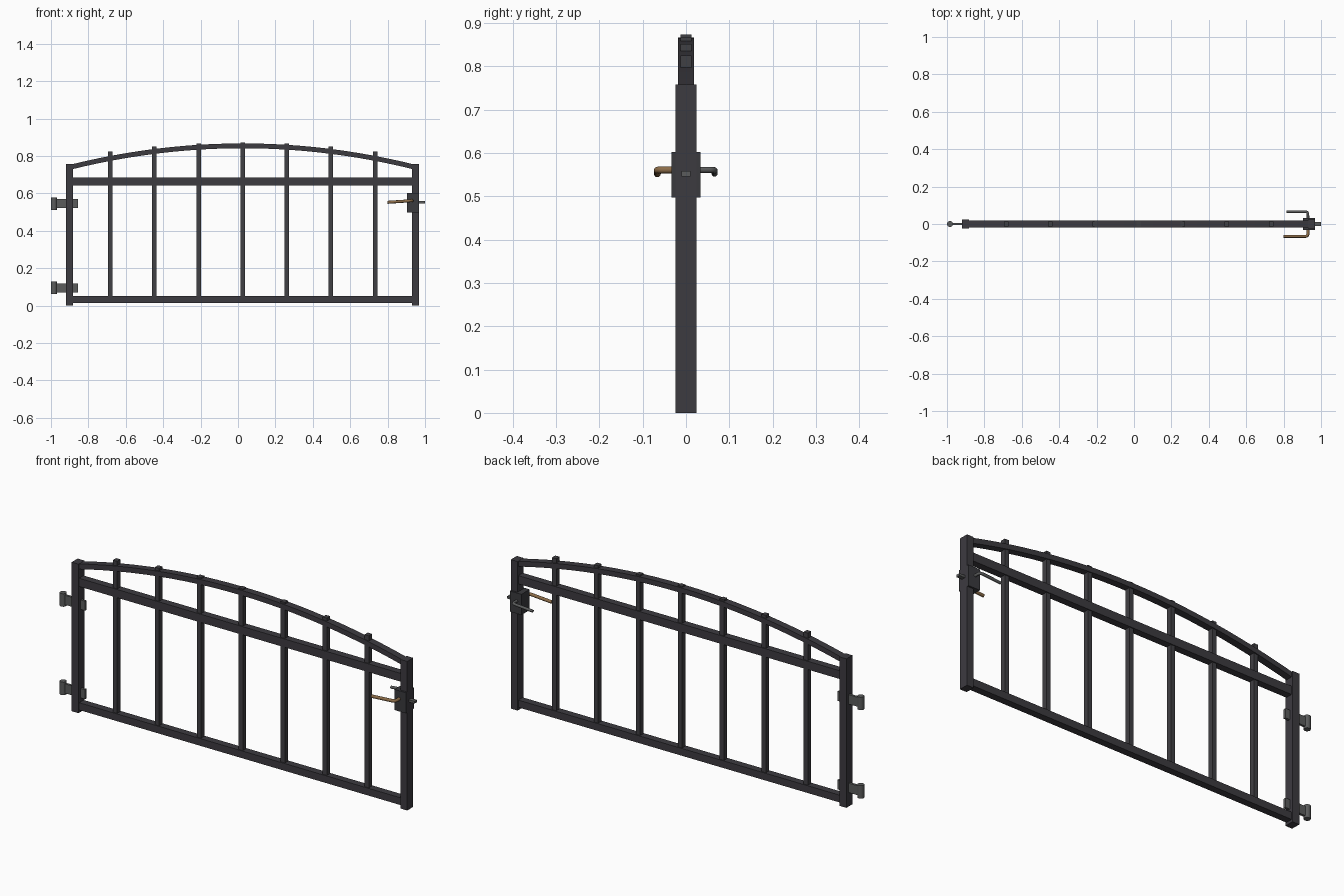
import bpy, bmesh, math
from mathutils import Vector

if "Cube" in bpy.data.objects:
    bpy.data.objects.remove(bpy.data.objects["Cube"])


def material(name, rgb):
    m = bpy.data.materials.new(name)
    m.diffuse_color = (*rgb, 1)
    m.use_nodes = True
    m.node_tree.nodes["Principled BSDF"].inputs["Base Color"].default_value = m.diffuse_color
    return m


IRON = material("dark iron", (0.046, 0.043, 0.051))
BAR = material("bar iron", (0.051, 0.050, 0.056))
STEEL = material("grey steel", (0.105, 0.108, 0.108))
LOCK = material("lock black", (0.042, 0.042, 0.048))
BRASS = material("aged brass", (0.26, 0.15, 0.065))


def finish(name, bm, mat, smooth=False):
    bmesh.ops.recalc_face_normals(bm, faces=bm.faces)
    me = bpy.data.meshes.new(name)
    bm.to_mesh(me)
    bm.free()
    me.materials.append(mat)
    ob = bpy.data.objects.new(name, me)
    bpy.context.collection.objects.link(ob)
    if smooth:
        bpy.context.view_layer.objects.active = ob
        ob.select_set(True)
        bpy.ops.object.shade_smooth_by_angle(angle=math.radians(40))
        ob.select_set(False)
    return ob


def box(name, x, y, z, mat):
    """Box from (min, max) ranges."""
    bm = bmesh.new()
    bmesh.ops.create_cube(bm, size=1)
    for v in bm.verts:
        v.co = [(r[0] + r[1]) / 2 + c * (r[1] - r[0]) for c, r in zip(v.co, (x, y, z))]
    return finish(name, bm, mat)


def sweep(name, path, ring, mat, smooth=False):
    """Sweep a closed section along a path; ring gives (side, up) offsets."""
    bm = bmesh.new()
    pts = [Vector(p) for p in path]
    rings = []
    for i, p in enumerate(pts):
        a, b = pts[max(i - 1, 0)], pts[min(i + 1, len(pts) - 1)]
        t = (b - a).normalized()
        side = Vector((0, 0, 1)).cross(t).normalized()
        up = t.cross(side)
        rings.append([bm.verts.new(p + side * s + up * u) for s, u in ring])
    n = len(ring)
    for r, q in zip(rings, rings[1:]):
        for k in range(n):
            bm.faces.new((r[k], r[(k + 1) % n], q[(k + 1) % n], q[k]))
    bm.faces.new(rings[0])
    bm.faces.new(rings[-1])
    return finish(name, bm, mat, smooth)


def circle(r, n=12):
    return [(r * math.cos(2 * math.pi * k / n), r * math.sin(2 * math.pi * k / n)) for k in range(n)]


CX, HALF = 0.025, 0.925


def drop(x):
    return ((x - CX) / HALF) ** 2


# Frame: posts and rails
for side, name in ((-1, "hinge_post"), (1, "latch_post")):
    x = CX + side * HALF
    box(name, (x - 0.019, x + 0.019), (-0.024, 0.024), (0, 0.758), IRON)
box("bottom_rail", (CX - HALF, CX + HALF), (-0.018, 0.018), (0.014, 0.051), IRON)
box("middle_rail", (CX - HALF, CX + HALF), (-0.018, 0.018), (0.642, 0.684), IRON)

# Arched top rail
xs = [CX + HALF * (-1 + 2 * i / 24) for i in range(25)]
sweep("arched_top_rail", [(x, 0, 0.854 - 0.115 * drop(x)) for x in xs],
      [(-0.018, -0.013), (0.018, -0.013), (0.018, 0.013), (-0.018, 0.013)], IRON)

# Vertical bars poking through the arch
for i in range(-3, 4):
    x = CX + i * 0.236
    box("vertical_bar", (x - 0.012, x + 0.012), (-0.013, 0.013),
        (0.03, 0.873 - 0.083 * drop(x)), BAR)

# Hinges: strap through the post and round barrel
for z in (0.095, 0.545):
    box("hinge_strap", (-0.985, -0.856), (-0.006, 0.006), (z - 0.024, z + 0.024), STEEL)
    bm = bmesh.new()
    bmesh.ops.create_cone(bm, cap_ends=True, segments=16, radius1=0.016, radius2=0.016, depth=0.066)
    bmesh.ops.translate(bm, verts=bm.verts, vec=(-0.984, 0, z))
    finish("hinge_barrel", bm, STEEL, True)

# Lock case and latch bolt
box("lock_case", (0.903, 0.968), (-0.033, 0.033), (0.497, 0.602), LOCK)
box("latch_bolt", (0.95, 1.0), (-0.010, 0.010), (0.546, 0.558), STEEL)

# Bent lever handles, front brass and back steel
for s, name, end, r, mat in ((-1, "front_lever", 0.80, 0.008, BRASS),
                             (1, "back_lever", 0.815, 0.007, STEEL)):
    sweep(name, [(0.93, s * 0.02, 0.561), (0.93, s * 0.056, 0.561),
                 (0.926, s * 0.063, 0.561), (0.918, s * 0.066, 0.560),
                 (0.86, s * 0.066, 0.556), (end, s * 0.066, 0.552)],
          circle(r), mat, True)
